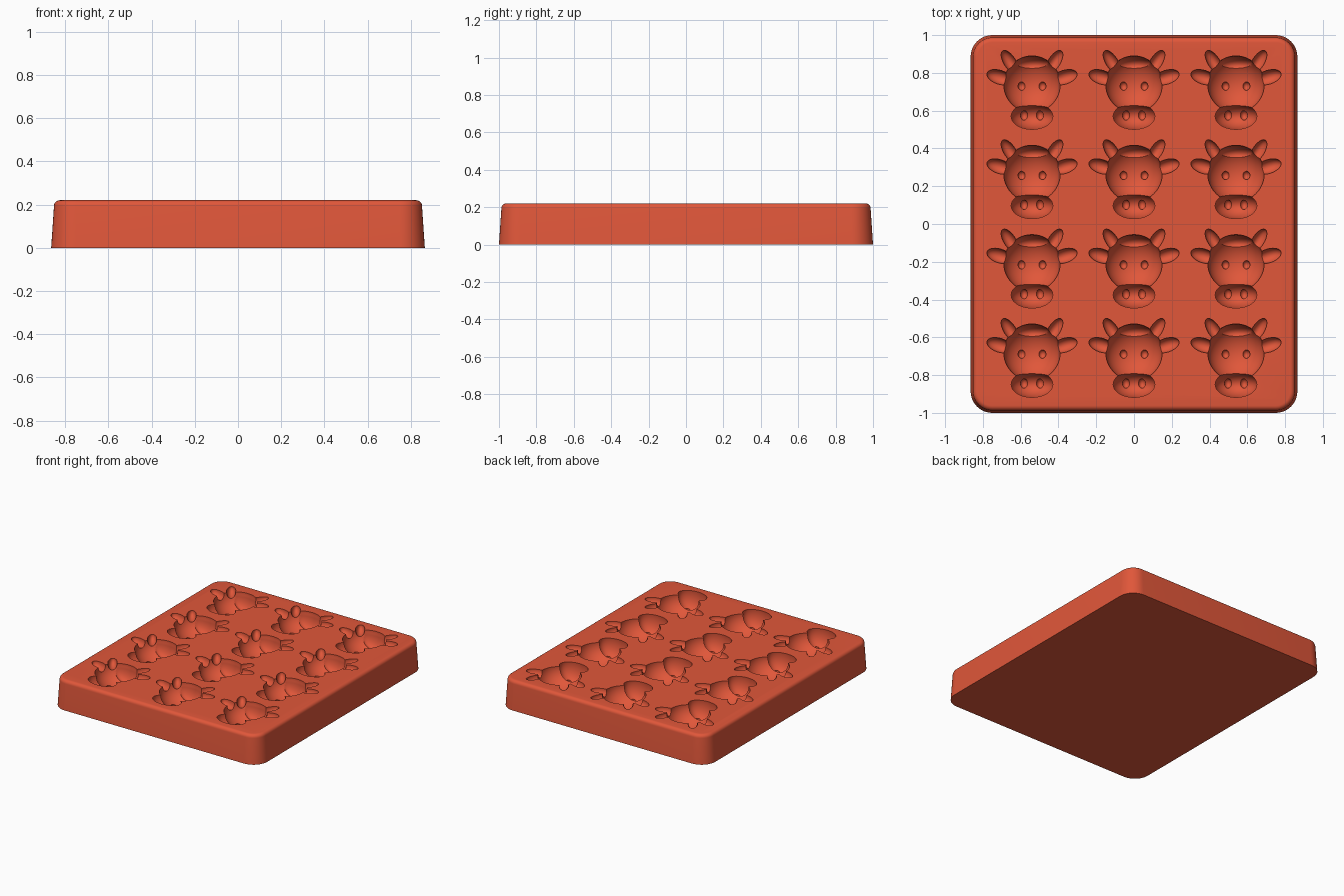
import bpy, bmesh, math
from mathutils import Matrix, Vector

if "Cube" in bpy.data.objects:
    bpy.data.objects.remove(bpy.data.objects["Cube"], do_unlink=True)

TOP = 0.22
COLOUR = (0.75, 0.095, 0.042, 1)
mat = bpy.data.materials.new("terracotta red silicone")
mat.use_nodes = True
mat.diffuse_color = COLOUR
bsdf = next(n for n in mat.node_tree.nodes if n.type == 'BSDF_PRINCIPLED')
bsdf.inputs["Base Color"].default_value = COLOUR


def make_object(name, bm):
    mesh = bpy.data.meshes.new(name)
    bmesh.ops.recalc_face_normals(bm, faces=bm.faces)
    bm.to_mesh(mesh)
    bm.free()
    obj = bpy.data.objects.new(name, mesh)
    obj.data.materials.append(mat)
    bpy.context.collection.objects.link(obj)
    return obj


def apply_modifiers(obj):
    bpy.ops.object.select_all(action='DESELECT')
    bpy.context.view_layer.objects.active = obj
    obj.select_set(True)
    for m in list(obj.modifiers):
        bpy.ops.object.modifier_apply(modifier=m.name)


def boolean(obj, other, operation):
    m = obj.modifiers.new(other.name, 'BOOLEAN')
    m.object, m.operation, m.solver = other, operation, 'MANIFOLD'


def ellipsoid(name, x, y, depth, radii, tilt=0, segments=36):
    """Ellipsoid sunk below the tray top, tilted in plan."""
    bm = bmesh.new()
    bmesh.ops.create_uvsphere(
        bm, u_segments=segments, v_segments=segments // 2, radius=1,
        matrix=Matrix.Translation((x, y, TOP - depth))
        @ Matrix.Rotation(math.radians(tilt), 4, 'Z')
        @ Matrix.Diagonal((*radii, 1)))
    obj = make_object(name, bm)
    obj.hide_render = True
    return obj


def rounded_ring(bm, inset, z, steps=10):
    """Rounded rectangle ring of the tray outline."""
    hx, hy, r = 0.865, 1.0, 0.115
    verts = []
    for i, (sx, sy) in enumerate([(1, 1), (-1, 1), (-1, -1), (1, -1)]):
        for k in range(steps + 1):
            a = math.pi / 2 * (i + k / steps)
            verts.append(bm.verts.new((sx * (hx - r) + (r - inset) * math.cos(a),
                                       sy * (hy - r) + (r - inset) * math.sin(a), z)))
    return verts


# Tray block: drafted walls and a rounded top rim
bm = bmesh.new()
rim = 0.026
profile = [(0, 0)]
for k in range(7):
    a = math.pi / 2 * k / 6
    profile.append((0.013 + rim * (1 - math.cos(a)), TOP - rim + rim * math.sin(a)))
rings = [rounded_ring(bm, *p) for p in profile]
for low, high in zip(rings, rings[1:]):
    n = len(low)
    for i in range(n):
        bm.faces.new((low[i], low[(i + 1) % n], high[(i + 1) % n], high[i]))
bm.faces.new(rings[0])
bm.faces.new(rings[-1])
tray = make_object("mould_tray", bm)

# One cow face cavity, built around the head and later repeated
X, Y = -0.54, 0.74
head = ellipsoid("cow_cavity", X, Y, 0.002, (0.15, 0.15, 0.13), segments=48)
parts = [
    ellipsoid("muzzle", X, Y - 0.17, 0.02, (0.112, 0.07, 0.115)),
    ellipsoid("hair_tuft", X, Y + 0.1, 0.02, (0.092, 0.047, 0.095)),
]
for side, s in (("left", 1), ("right", -1)):
    parts += [
        ellipsoid(side + "_ear", X + s * 0.172, Y + 0.037, 0.003,
                  (0.07, 0.037, 0.045), s * 18, 24),
        ellipsoid(side + "_horn", X + s * 0.118, Y + 0.118, 0.003,
                  (0.07, 0.032, 0.045), s * 58, 24),
        ellipsoid(side + "_eye", X + s * 0.055, Y - 0.01, 0.121,
                  (0.02, 0.023, 0.022), 0, 16),
        ellipsoid(side + "_nostril", X + s * 0.042, Y - 0.165, 0.124,
                  (0.02, 0.026, 0.025), 0, 16),
    ]
for part in parts:
    boolean(head, part, 'UNION')
apply_modifiers(head)
for part in parts:
    bpy.data.objects.remove(part, do_unlink=True)

# Repeat the cavity in three columns and four rows
bm = bmesh.new()
for col in range(3):
    for row in range(4):
        start = len(bm.verts)
        bm.from_mesh(head.data)
        bm.verts.ensure_lookup_table()
        bmesh.ops.translate(bm, verts=bm.verts[start:],
                            vec=Vector((0.54 * col, -0.473 * row, 0)))
cavities = make_object("cavity_cutters", bm)
cavities.hide_render = True
bpy.data.objects.remove(head, do_unlink=True)

# Sink the cavities into the tray
boolean(tray, cavities, 'DIFFERENCE')
apply_modifiers(tray)
bpy.data.objects.remove(cavities, do_unlink=True)
bpy.ops.object.shade_smooth_by_angle(angle=math.radians(32))
